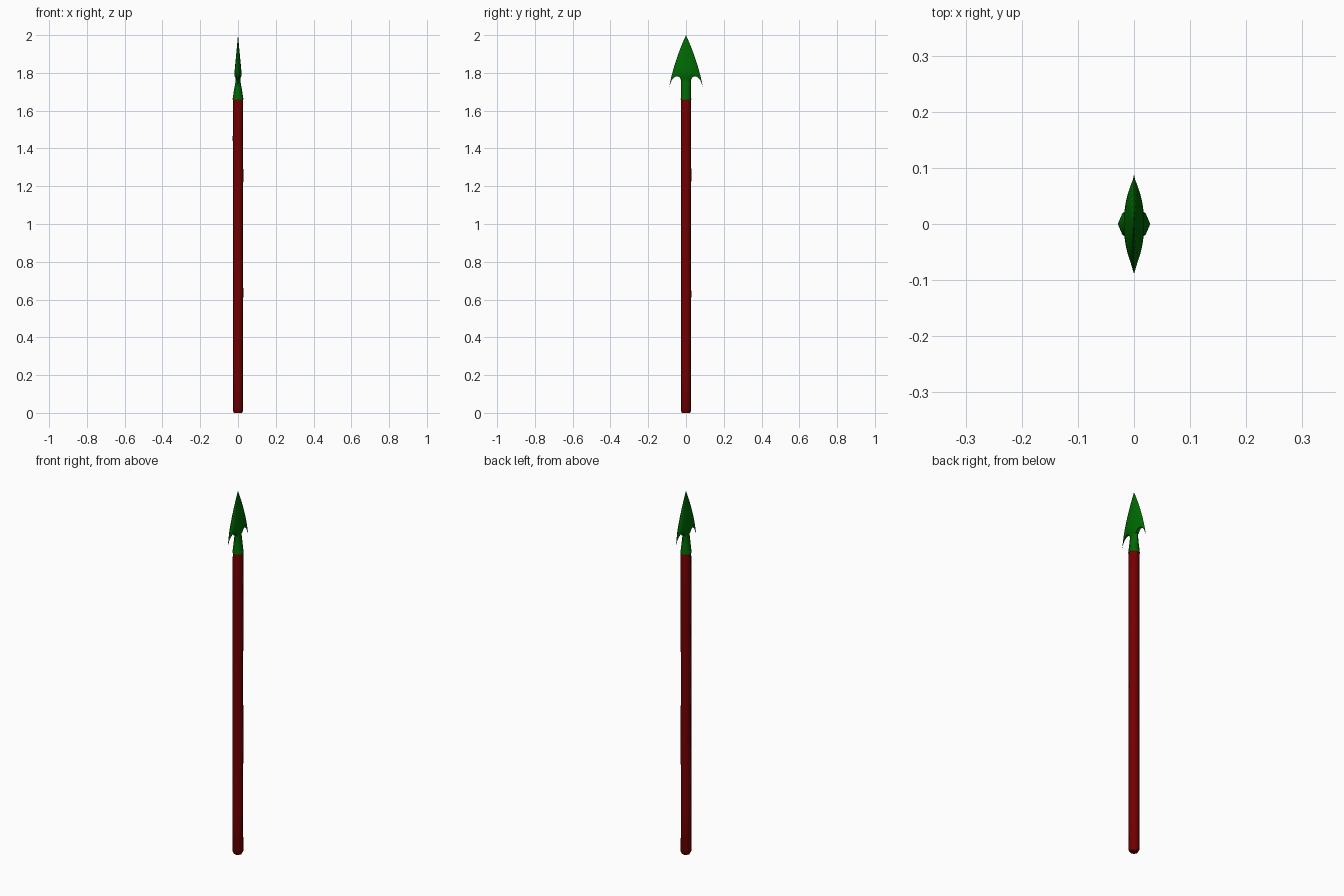
import bpy, bmesh, math, random

if "Cube" in bpy.data.objects:
    bpy.data.objects.remove(bpy.data.objects["Cube"])

random.seed(4)


def material(name, rgb):
    m = bpy.data.materials.new(name)
    m.diffuse_color = (*rgb, 1)
    m.use_nodes = True
    m.node_tree.nodes["Principled BSDF"].inputs["Base Color"].default_value = m.diffuse_color
    return m


red = material("dark_red_wood", (0.17, 0.0, 0.0))
green = material("green_metal", (0.0, 0.14, 0.001))


def finish(bm, name, mat, angle):
    bmesh.ops.recalc_face_normals(bm, faces=bm.faces)
    me = bpy.data.meshes.new(name)
    bm.to_mesh(me)
    bm.free()
    me.materials.append(mat)
    ob = bpy.data.objects.new(name, me)
    bpy.context.collection.objects.link(ob)
    bpy.ops.object.select_all(action='DESELECT')
    ob.select_set(True)
    bpy.context.view_layer.objects.active = ob
    bpy.ops.object.shade_smooth_by_angle(angle=math.radians(angle))
    return ob


def loft(name, mat, sections, angle, sides=8):
    """Capped tube through (z, rx, ry, cx, cy) sections."""
    bm = bmesh.new()
    rings = []
    for z, rx, ry, cx, cy in sections:
        rings.append([bm.verts.new((cx + rx * math.cos(math.tau * i / sides),
                                    cy + ry * math.sin(math.tau * i / sides), z))
                      for i in range(sides)])
    for a, b in zip(rings, rings[1:]):
        for i in range(sides):
            j = (i + 1) % sides
            bm.faces.new((a[i], a[j], b[j], b[i]))
    bm.faces.new(rings[0])
    bm.faces.new(rings[-1])
    return finish(bm, name, mat, angle)


# Shaft: slightly uneven pole with a bevelled foot
shaft = [(0, .021, .021, 0, 0), (.012, .027, .027, 0, 0)]
for k in range(1, 9):
    r = .027 + random.uniform(-.0006, .0006)
    shaft.append((.012 + k * 1.648 / 8, r, r,
                  random.uniform(-.0008, .0008), random.uniform(-.0008, .0008)))
shaft.append((1.67, .026, .026, 0, 0))
loft("shaft", red, shaft, 50)

# Socket: flattens into the blade
loft("socket", green, [(1.66, .029, .028, 0, 0), (1.71, .021, .026, 0, 0),
                       (1.76, .012, .026, 0, 0), (1.80, .013, .022, 0, 0)], 50)

# Blade: half of the lower edge as (fraction of half width, z)
lower = [(0, 1.76), (.15, 1.76), (.29, 1.762), (.36, 1.774), (.47, 1.782),
         (.66, 1.779), (.84, 1.764), (1, 1.728)]
edge = [(-u, z) for u, z in lower[:0:-1]] + lower
ROWS = 10
bm = bmesh.new()
tip = bm.verts.new((0, 0, 2))
sheets = []
for side in (1, -1):
    rows = []
    for r in range(ROWS):
        row = []
        for u, z0 in edge:
            z = z0 + (2 - z0) * r / ROWS
            s = 1 - r / ROWS
            y = u * .089 * s * (1.4 - .4 * s)
            thick = .018 * min(1, (2 - z) / .19) * (1 - abs(u) ** 2.2)
            if r == 0:
                thick *= .5
            row.append(bm.verts.new((side * thick, y, z)))
        rows.append(row)
    for a, b in zip(rows, rows[1:]):
        for i in range(len(edge) - 1):
            bm.faces.new((a[i], a[i + 1], b[i + 1], b[i]))
    for i in range(len(edge) - 1):
        bm.faces.new((rows[-1][i], rows[-1][i + 1], tip))
    sheets.append(rows[0])
f, b = sheets
for i in range(len(edge) - 1):
    bm.faces.new((f[i], b[i], b[i + 1], f[i + 1]))
bmesh.ops.remove_doubles(bm, verts=bm.verts, dist=.00001)
finish(bm, "blade", green, 40)
